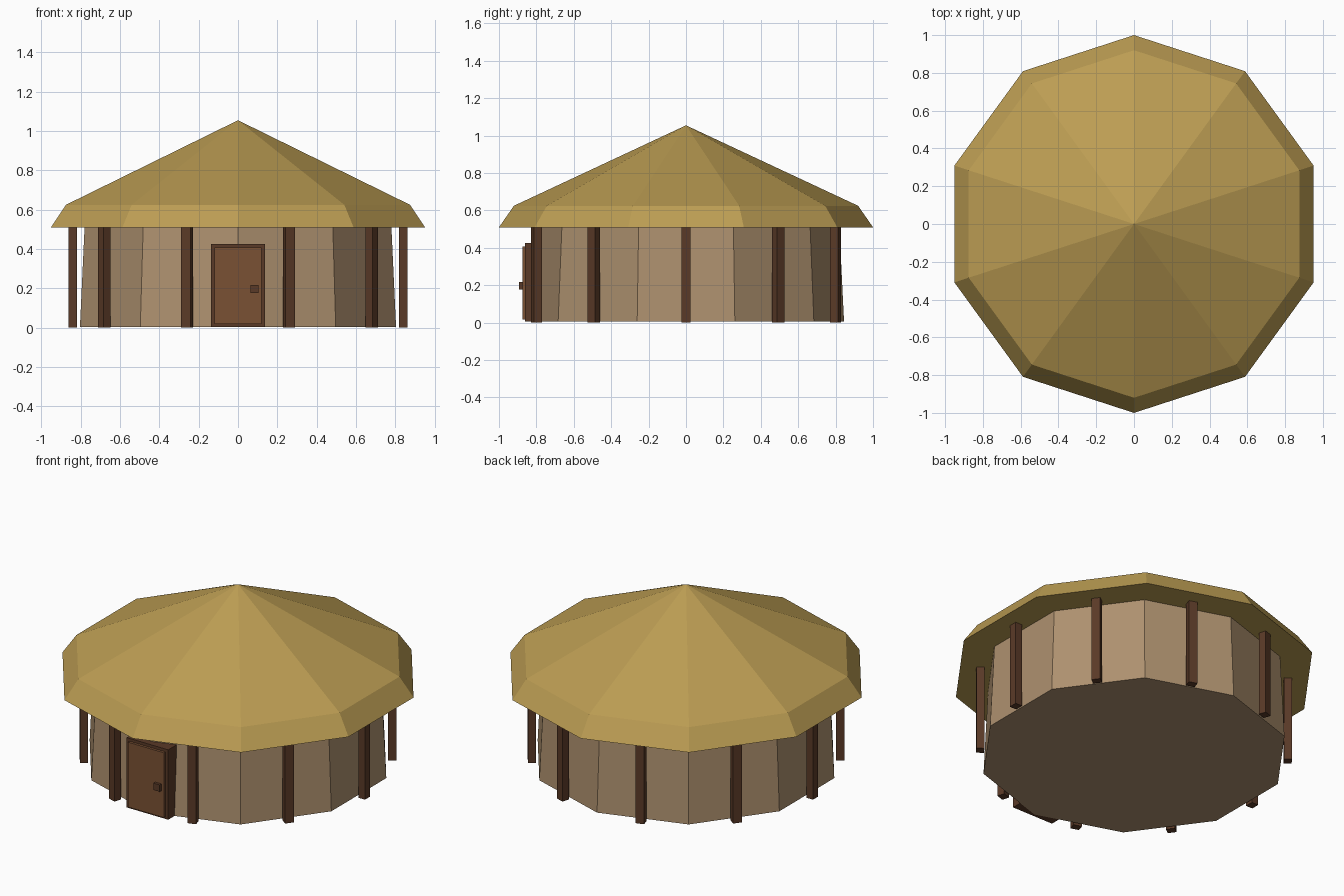
import bpy, bmesh, math
from mathutils import Matrix

if "Cube" in bpy.data.objects:
    bpy.data.objects.remove(bpy.data.objects["Cube"], do_unlink=True)

SIDES = 10
STEP = math.tau / SIDES


def material(name, rgb):
    # 8-bit display colour converted to linear
    lin = [((c / 255 + 0.055) / 1.055) ** 2.4 for c in rgb] + [1.0]
    m = bpy.data.materials.new(name)
    m.use_nodes = True
    m.diffuse_color = lin
    m.node_tree.nodes["Principled BSDF"].inputs["Base Color"].default_value = lin
    return m


thatch = material("thatch", (188, 157, 83))
clay = material("clay", (174, 145, 111))
dark_wood = material("dark wood", (90, 58, 39))
door_wood = material("door wood", (122, 81, 52))


def finish(name, bm, mat):
    bmesh.ops.recalc_face_normals(bm, faces=bm.faces)
    mesh = bpy.data.meshes.new(name)
    bm.to_mesh(mesh)
    bm.free()
    mesh.materials.append(mat)
    obj = bpy.data.objects.new(name, mesh)
    bpy.context.collection.objects.link(obj)
    return obj


def lathe(name, rings, mat, apex=None):
    """Closed ten-sided solid from (radius, height) rings, one corner to the front."""
    bm = bmesh.new()
    loops = []
    for r, z in rings:
        angles = [-math.pi / 2 + i * STEP for i in range(SIDES)]
        loops.append([bm.verts.new((r * math.cos(a), r * math.sin(a), z)) for a in angles])
    bm.faces.new(loops[0][::-1])
    for low, high in zip(loops, loops[1:]):
        for i in range(SIDES):
            j = (i + 1) % SIDES
            bm.faces.new((low[i], low[j], high[j], high[i]))
    if apex is None:
        bm.faces.new(loops[-1])
    else:
        tip = bm.verts.new((0, 0, apex))
        for i in range(SIDES):
            bm.faces.new((loops[-1][i], loops[-1][(i + 1) % SIDES], tip))
    return finish(name, bm, mat)


def box(name, low, high, mat, turn=0.0):
    bm = bmesh.new()
    size = [b - a for a, b in zip(low, high)]
    mid = [(a + b) / 2 for a, b in zip(low, high)]
    matrix = Matrix.Rotation(turn, 4, "Z") @ Matrix.Translation(mid) @ Matrix.Diagonal((*size, 1))
    bmesh.ops.create_cube(bm, size=1, matrix=matrix)
    return finish(name, bm, mat)


# Round wall and overhanging roof
lathe("wall", [(0.845, 0.005), (0.82, 0.515)], clay)
lathe("roof", [(1.0, 0.51), (0.92, 0.625)], thatch, apex=1.055)

# Ring of posts, one in front of each wall panel
for i in range(SIDES):
    box(f"post_{i + 1}", (0.818, -0.025, 0), (0.862, 0.025, 0.515), dark_wood, i * STEP)

# Door
box("door_frame", (-0.138, -0.86, 0.005), (0.138, -0.78, 0.425), dark_wood)
box("door_panel", (-0.12, -0.875, 0.018), (0.12, -0.8, 0.408), door_wood)
box("door_handle", (0.063, -0.892, 0.176), (0.104, -0.87, 0.217), dark_wood)
